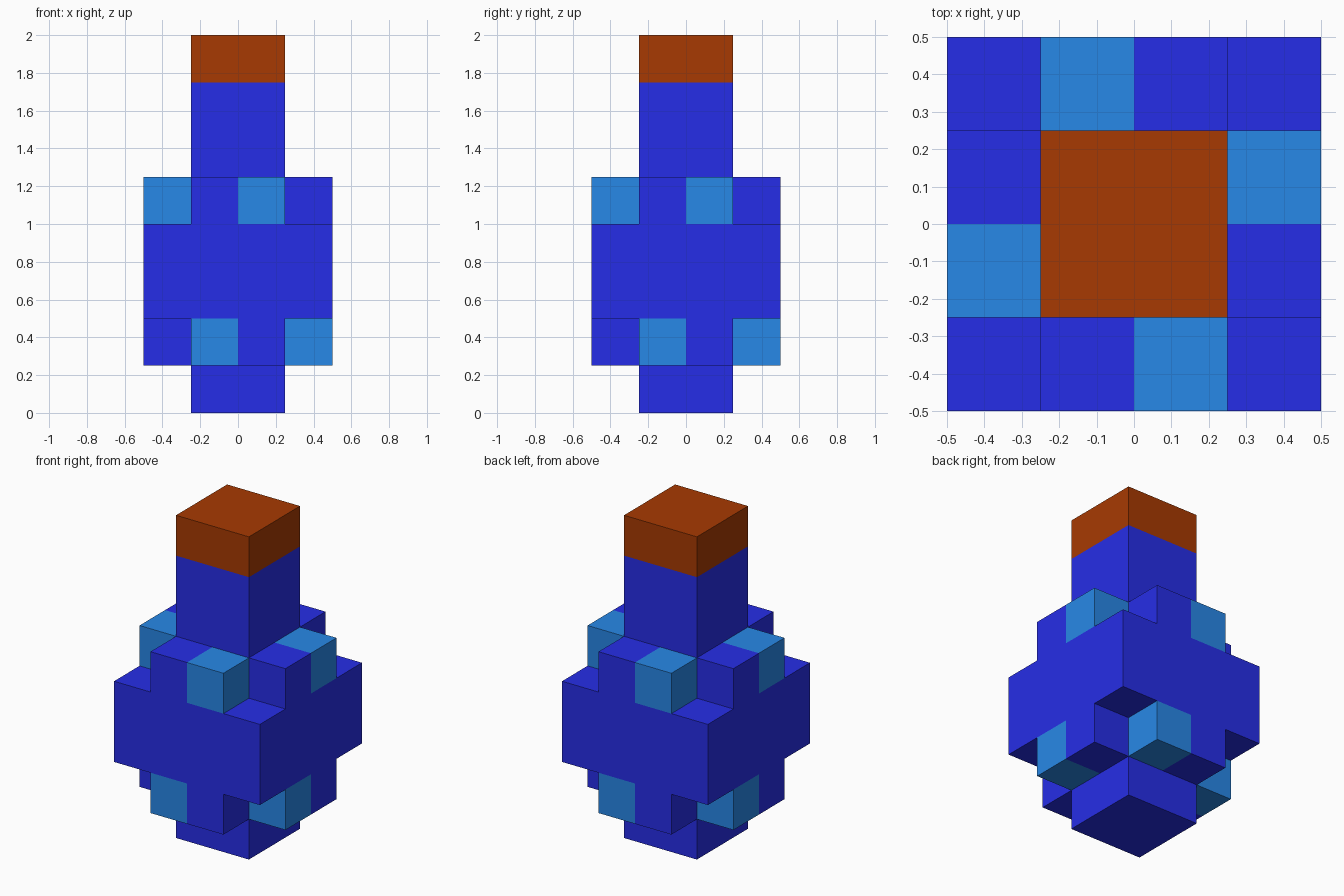
import bpy
import bmesh
from mathutils import Vector

if "Cube" in bpy.data.objects:
    bpy.data.objects.remove(bpy.data.objects["Cube"])

S = 0.25  # size of one block; the model is 4 x 4 x 8 blocks


def material(name, rgb):
    m = bpy.data.materials.new(name)
    m.diffuse_color = (*rgb, 1.0)
    m.use_nodes = True
    m.node_tree.nodes["Principled BSDF"].inputs["Base Color"].default_value = m.diffuse_color
    return m


BLUE = material("deep blue", (0.020, 0.027, 0.815))
LIGHT = material("light blue", (0.022, 0.258, 0.840))
BROWN = material("cork brown", (0.386, 0.042, 0.0006))


def solid(i, j, k):
    """Is block (i, j, k) filled? i and j run -2..1, k runs 0..7."""
    if not (-2 <= i <= 1 and -2 <= j <= 1 and 0 <= k <= 7):
        return False
    outer = (i in (-2, 1)) + (j in (-2, 1))
    if k in (2, 3):          # belly: full square
        return True
    if k in (1, 4):          # shoulders: corners cut away
        return outer < 2
    return outer == 0        # foot, neck and cork: narrow square


# Highlight blocks: one per side, turned a quarter each time
highlights = set()
for k, i in ((1, -1), (4, 0)):
    x, y = i + 0.5, -1.5
    for _ in range(4):
        highlights.add((round(x - 0.5), round(y - 0.5), k))
        x, y = -y, x


def build(name, layers, mats, rule):
    """Skin the filled blocks of some layers, leaving out hidden faces."""
    bm = bmesh.new()
    for k in layers:
        for i in range(-2, 2):
            for j in range(-2, 2):
                if not solid(i, j, k):
                    continue
                centre = Vector((i + 0.5, j + 0.5, k + 0.5))
                for axis in range(3):
                    for sign in (-1, 1):
                        n = Vector((0, 0, 0))
                        n[axis] = sign
                        if solid(i + int(n.x), j + int(n.y), k + int(n.z)):
                            continue
                        u = Vector((n.y, n.z, n.x)) * 0.5
                        v = n.cross(u)
                        c = centre + n * 0.5
                        corners = (c - u - v, c + u - v, c + u + v, c - u + v)
                        f = bm.faces.new([bm.verts.new(p * S) for p in corners])
                        f.material_index = rule((i, j, k))
    bmesh.ops.remove_doubles(bm, verts=bm.verts, dist=0.001)
    bm.normal_update()
    me = bpy.data.meshes.new(name)
    bm.to_mesh(me)
    bm.free()
    for m in mats:
        me.materials.append(m)
    ob = bpy.data.objects.new(name, me)
    bpy.context.collection.objects.link(ob)
    return ob


# Bottle: foot, belly, shoulders and neck, with light blue glints
build("bottle", range(0, 7), (BLUE, LIGHT), lambda b: int(b in highlights))

# Stopper on top of the neck
build("stopper", range(7, 8), (BROWN,), lambda b: 0)
